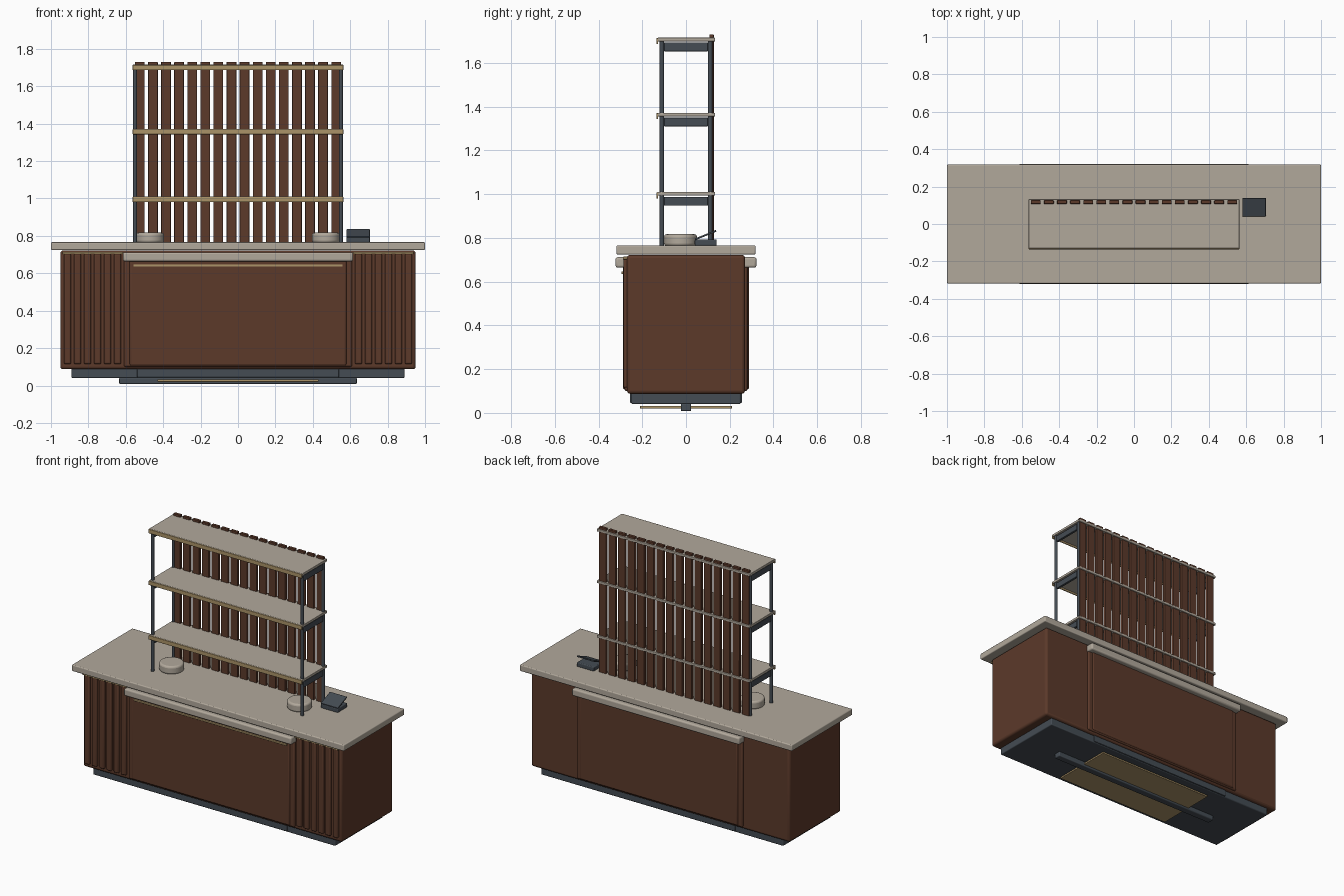
import bpy
import math

default = bpy.data.objects.get("Cube")
if default:
    bpy.data.objects.remove(default, do_unlink=True)


def material(name, rgb):
    m = bpy.data.materials.new(name)
    m.use_nodes = True
    col = (*[(c / 255) ** 2.2 for c in rgb], 1)
    m.diffuse_color = col
    m.node_tree.nodes["Principled BSDF"].inputs["Base Color"].default_value = col
    return m


WOOD = material("walnut wood", (92, 60, 46))
STONE = material("pale stone", (176, 167, 154))
METAL = material("dark metal", (70, 77, 84))
BRASS = material("brass", (170, 146, 104))


def finish(ob, name, mat, bevel):
    ob.name = name
    ob.data.materials.append(mat)
    if bevel:
        mod = ob.modifiers.new("Bevel", "BEVEL")
        mod.width = bevel
        mod.segments = 3
        mod.limit_method = "ANGLE"
    bpy.ops.object.shade_smooth_by_angle(angle=math.radians(35))
    return ob


def box(name, x, y, z, mat, bevel=0.0, tilt=0.0):
    """Box from (min, max) ranges, optionally tilted about x."""
    ranges = (x, y, z)
    bpy.ops.mesh.primitive_cube_add(size=1, location=[sum(r) / 2 for r in ranges])
    ob = bpy.context.object
    ob.scale = [r[1] - r[0] for r in ranges]
    bpy.ops.object.transform_apply(location=False, rotation=False, scale=True)
    ob.rotation_euler.x = tilt
    return finish(ob, name, mat, bevel)


def cylinder(name, x, y, z, radius, mat, bevel=0.0, sides=24):
    bpy.ops.mesh.primitive_cylinder_add(vertices=sides, radius=radius, depth=z[1] - z[0],
                                        location=(x, y, sum(z) / 2))
    return finish(bpy.context.object, name, mat, bevel)


# Base: plinth, floor rail and kick plate
box("plinth", (-0.89, 0.89), (-0.25, 0.25), (0.04, 0.1), METAL, 0.006)
box("plinth_centre", (-0.54, 0.54), (-0.256, 0.256), (0.045, 0.1), METAL, 0.004)
box("floor_rail", (-0.635, 0.635), (-0.024, 0.024), (0.008, 0.042), METAL, 0.006)
box("base_plate", (-0.43, 0.43), (-0.21, 0.21), (0.02, 0.032), BRASS, 0.002)

# Counter body and worktop
box("counter_body", (-0.95, 0.95), (-0.27, 0.27), (0.087, 0.722), WOOD, 0.015)
box("worktop", (-1, 1), (-0.318, 0.318), (0.724, 0.766), STONE, 0.006)

# Raised panels and ledges on the front and back
for side, label in ((-1, "front"), (1, "back")):
    def depth(a, b):
        return tuple(sorted((side * a, side * b)))
    box(label + "_panel", (-0.61, 0.61), depth(0.25, 0.281), (0.1, 0.69), WOOD, 0.01)
    box(label + "_inner_panel", (-0.58, 0.58), depth(0.25, 0.288), (0.106, 0.69), WOOD, 0.01)
    box(label + "_ledge", (-0.615, 0.615), depth(0.26, 0.322), (0.664, 0.712), STONE, 0.01)

# Brass trims and fluted slats on the front
box("front_trim", (-0.56, 0.56), (-0.296, -0.28), (0.635, 0.647), BRASS, 0.002)
for s, label in ((-1, "right"), (1, "left")):
    span = sorted((s * 0.615, s * 0.94))
    box(label + "_top_trim", span, (-0.288, -0.26), (0.702, 0.714), BRASS, 0.002)
    for i in range(6):
        cx = s * (0.912 - 0.0535 * i)
        box(f"{label}_flute_{i + 1}", (cx - 0.019, cx + 0.019), (-0.286, -0.26),
            (0.115, 0.704), WOOD, 0.008)

# Shelf posts
for s, label in ((-1, "right"), (1, "left")):
    for y, end in ((-0.11, "front"), (0.11, "back")):
        cylinder(f"{label}_{end}_post", s * 0.55, y, (0.76, 1.705), 0.0105, METAL, sides=16)

# Shelves with brass lips and side brackets
for i, top in enumerate((1.01, 1.372, 1.715)):
    box(f"shelf_{i + 1}", (-0.563, 0.563), (-0.13, 0.133), (top - 0.017, top), STONE, 0.003)
    box(f"shelf_lip_{i + 1}", (-0.563, 0.563), (-0.135, -0.127), (top - 0.029, top - 0.002),
        BRASS, 0.002)
    for s, label in ((-1, "right"), (1, "left")):
        span = sorted((s * 0.54, s * 0.556))
        box(f"{label}_bracket_{i + 1}", span, (-0.1, 0.1), (top - 0.062, top - 0.022), METAL, 0.002)

# Vertical back slats
for i in range(16):
    cx = -0.525 + 0.07 * i
    box(f"back_slat_{i + 1}", (cx - 0.026, cx + 0.026), (0.107, 0.127), (0.76, 1.73), WOOD, 0.003)

# Stone drums on the worktop
for s, label in ((-1, "right"), (1, "left")):
    cylinder(label + "_drum", s * 0.47, -0.025, (0.763, 0.817), 0.075, STONE, 0.012, sides=40)

# Payment terminal
box("terminal_base", (0.58, 0.705), (0.04, 0.14), (0.764, 0.793), METAL, 0.005)
box("terminal_screen", (0.58, 0.705), (0.038, 0.142), (0.809, 0.817), METAL, 0.002,
    math.radians(22))
